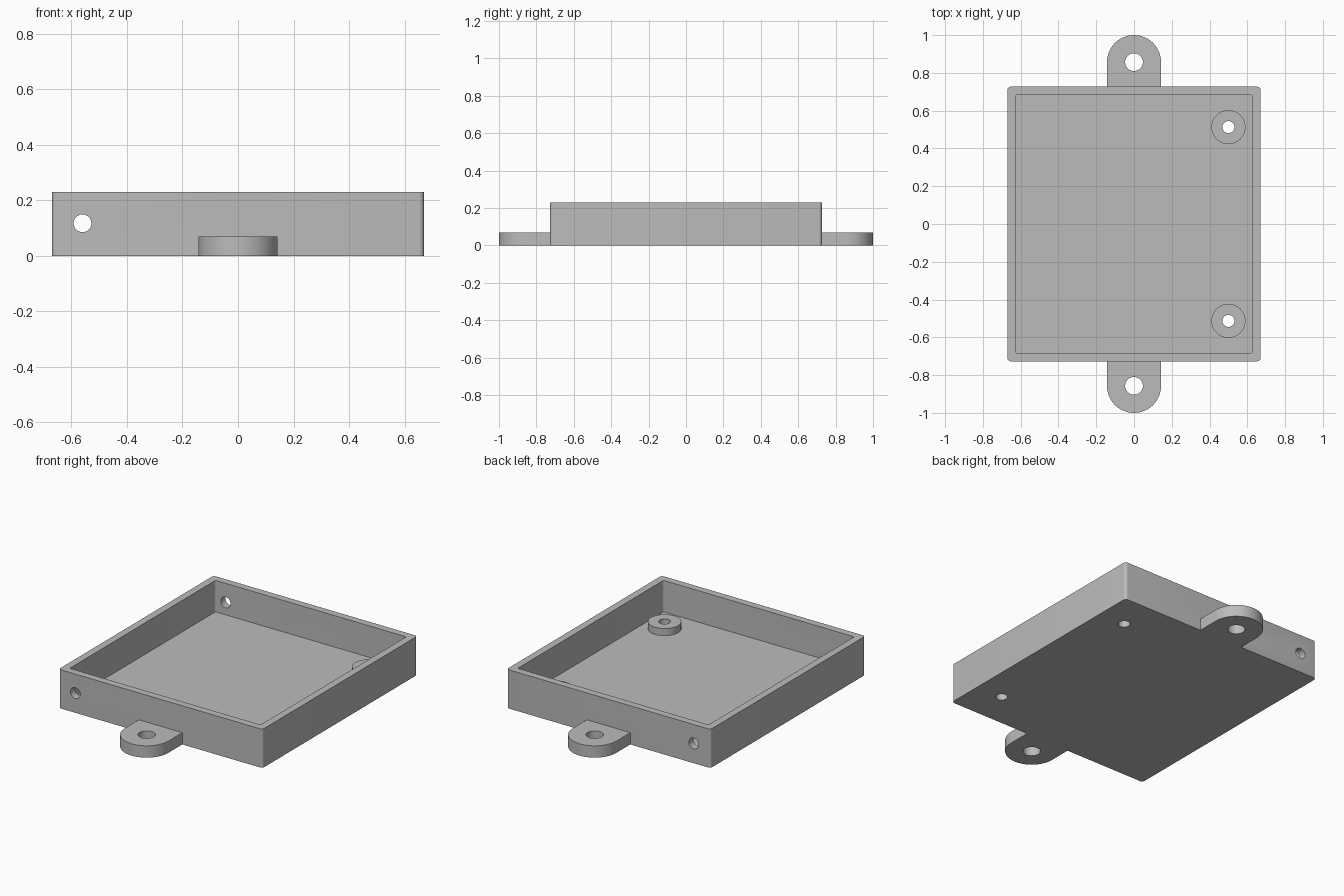
import bpy
import bmesh
from math import pi, sin, cos, radians
from mathutils import Matrix

if "Cube" in bpy.data.objects:
    bpy.data.objects.remove(bpy.data.objects["Cube"], do_unlink=True)

HALF_X, HALF_Y, HEIGHT = 0.67, 0.727, 0.23
WALL = 0.043
TAB_Y, TAB_R, TAB_H = 0.857, 0.143, 0.07
BOSS_X, BOSS_Y, BOSS_R, BOSS_TOP = 0.5, 0.513, 0.09, 0.085

grey = bpy.data.materials.new("plain grey")
grey.use_nodes = True
grey.diffuse_color = (0.5, 0.5, 0.5, 1)
grey.node_tree.nodes["Principled BSDF"].inputs["Base Color"].default_value = (0.5, 0.5, 0.5, 1)


def arc(cx, cy, r, start, end, steps):
    angles = [start + (end - start) * i / steps for i in range(steps + 1)]
    return [(cx + r * cos(a), cy + r * sin(a)) for a in angles]


def circle(cx, cy, r):
    return arc(cx, cy, r, 0, 2 * pi, 48)[:-1]


def rounded_rectangle(hx, hy, r):
    corners = [(1, 1), (-1, 1), (-1, -1), (1, -1)]
    points = []
    for i, (sx, sy) in enumerate(corners):
        points += arc(sx * (hx - r), sy * (hy - r), r, i * pi / 2, (i + 1) * pi / 2, 6)
    return points


def prism(name, outline, bottom, top, matrix=Matrix()):
    """Extrude a flat outline from bottom to top."""
    bm = bmesh.new()
    base = bm.faces.new([bm.verts.new((x, y, bottom)) for x, y in outline])
    new = bmesh.ops.extrude_face_region(bm, geom=[base])["geom"]
    raised = [v for v in new if isinstance(v, bmesh.types.BMVert)]
    bmesh.ops.translate(bm, verts=raised, vec=(0, 0, top - bottom))
    bm.transform(matrix)
    bmesh.ops.recalc_face_normals(bm, faces=bm.faces)
    mesh = bpy.data.meshes.new(name)
    bm.to_mesh(mesh)
    bm.free()
    mesh.materials.append(grey)
    obj = bpy.data.objects.new(name, mesh)
    bpy.context.collection.objects.link(obj)
    return obj


def cut(obj, cutters):
    """Subtract each cutter and remove it afterwards."""
    bpy.context.view_layer.objects.active = obj
    for cutter in cutters:
        cutter.hide_render = True
        mod = obj.modifiers.new("cut", "BOOLEAN")
        mod.operation = "DIFFERENCE"
        mod.solver = "EXACT"
        mod.object = cutter
        bpy.ops.object.modifier_apply(modifier=mod.name)
        bpy.data.objects.remove(cutter, do_unlink=True)


def hole(x, y, r):
    return prism("hole_cutter", circle(x, y, r), -0.1, 0.4)


# Open tray with cavity, screw holes and a cable hole through front and back
tray = prism("tray", rounded_rectangle(HALF_X, HALF_Y, 0.018), 0, HEIGHT)
cavity = prism("cavity_cutter", rounded_rectangle(HALF_X - WALL, HALF_Y - WALL, 0.01), WALL, 0.4)
side_hole = prism("side_hole_cutter", circle(0, 0, 0.032), -1, 1,
                  Matrix.Translation((-0.56, 0, 0.117)) @ Matrix.Rotation(pi / 2, 4, "X"))
cut(tray, [cavity, side_hole] + [hole(BOSS_X, s * BOSS_Y, 0.032) for s in (1, -1)])
parts = [tray]

for side, s in (("front", -1), ("back", 1)):
    # Round-ended mounting tab
    outline = [(x, s * y) for x, y in
               [(TAB_R, HALF_Y)] + arc(0, TAB_Y, TAB_R, 0, pi, 40) + [(-TAB_R, HALF_Y)]]
    tab = prism(side + "_mounting_tab", outline, 0, TAB_H)
    cut(tab, [hole(0, s * TAB_Y, 0.047)])

    # Screw boss on the floor
    boss = prism(side + "_screw_boss", circle(BOSS_X, s * BOSS_Y, BOSS_R), WALL, BOSS_TOP)
    cut(boss, [hole(BOSS_X, s * BOSS_Y, 0.032)])
    parts += [tab, boss]

# Smooth the round walls, keep the edges sharp
bpy.ops.object.select_all(action="DESELECT")
for part in parts:
    part.select_set(True)
bpy.context.view_layer.objects.active = tray
bpy.ops.object.shade_smooth_by_angle(angle=radians(30))
